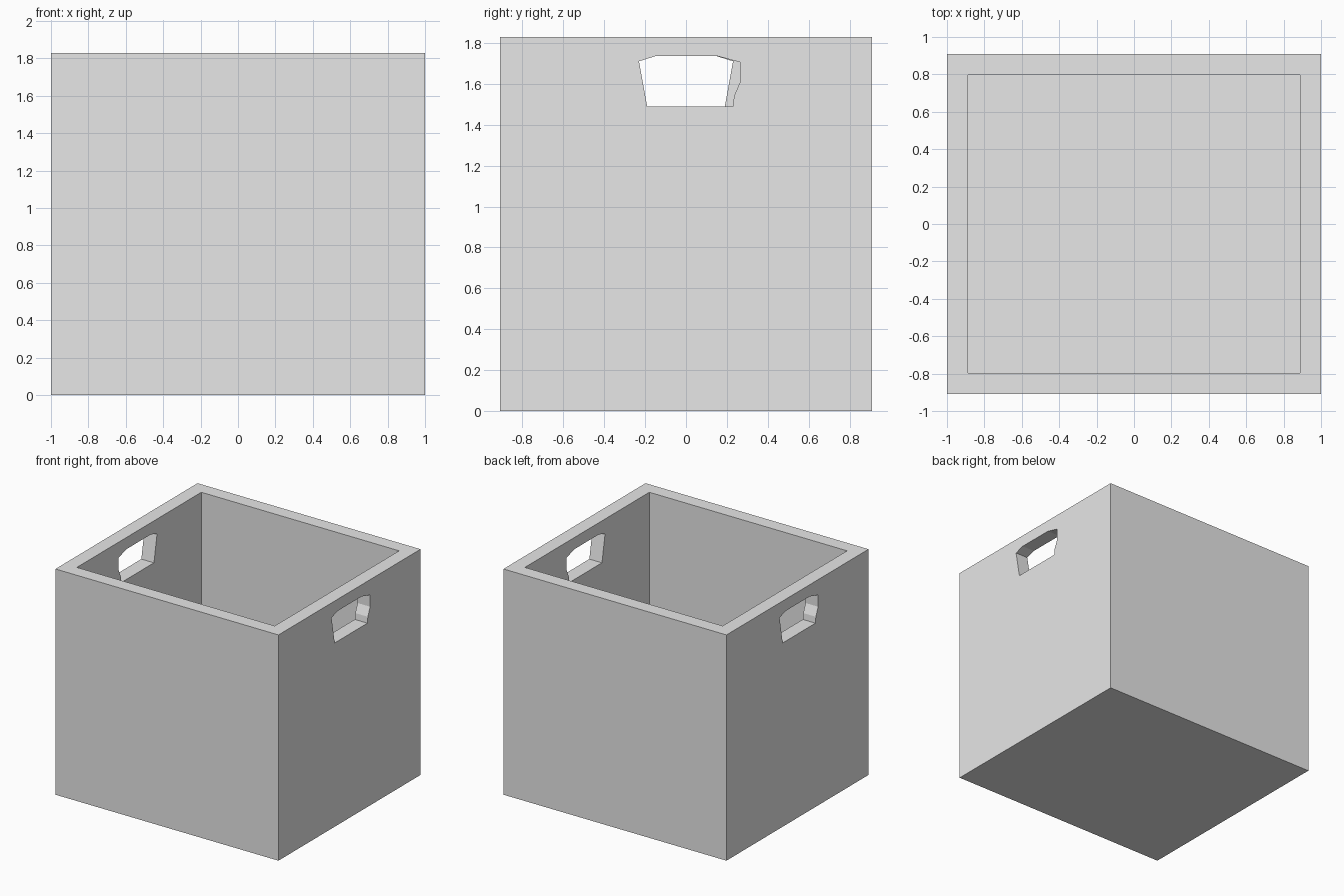
import bpy
import bmesh
from mathutils import Matrix

if "Cube" in bpy.data.objects:
    bpy.data.objects.remove(bpy.data.objects["Cube"])

HALF_X, HALF_Y, HEIGHT = 1.0, 0.91, 1.83
WALL = 0.113

grey = bpy.data.materials.new("plain_grey")
grey.diffuse_color = (0.8, 0.8, 0.8, 1)
grey.use_nodes = True
grey.node_tree.nodes["Principled BSDF"].inputs["Base Color"].default_value = grey.diffuse_color


def add_object(name, bm):
    bmesh.ops.recalc_face_normals(bm, faces=bm.faces)
    mesh = bpy.data.meshes.new(name)
    bm.to_mesh(mesh)
    bm.free()
    mesh.materials.append(grey)
    obj = bpy.data.objects.new(name, mesh)
    bpy.context.collection.objects.link(obj)
    return obj


def box(name, hx, hy, z0, z1):
    bm = bmesh.new()
    bmesh.ops.create_cube(bm, size=1)
    bmesh.ops.scale(bm, vec=(2 * hx, 2 * hy, z1 - z0), verts=bm.verts)
    bmesh.ops.translate(bm, vec=(0, 0, (z0 + z1) / 2), verts=bm.verts)
    return add_object(name, bm)


def handle_cutter(name, angle):
    # Slightly uneven hand-hold outline in the side wall (y, z)
    outline = [(-0.19, 1.49), (0.23, 1.49), (0.235, 1.54), (0.265, 1.61),
               (0.265, 1.705), (0.155, 1.735), (-0.15, 1.735), (-0.23, 1.71)]
    bm = bmesh.new()
    face = bm.faces.new([bm.verts.new((0.7, y, z)) for y, z in outline])
    new = bmesh.ops.extrude_face_region(bm, geom=[face])["geom"]
    bmesh.ops.translate(bm, vec=(0.5, 0, 0),
                        verts=[v for v in new if isinstance(v, bmesh.types.BMVert)])
    bm.transform(Matrix.Rotation(angle, 4, 'Z'))
    return add_object(name, bm)


# Open storage box: solid body, hollowed, then pierced by two hand-holds
body = box("storage_box", HALF_X, HALF_Y, 0, HEIGHT)
cutters = [box("cavity_cutter", HALF_X - WALL, HALF_Y - WALL, WALL, HEIGHT + 0.3),
           handle_cutter("right_handle_cutter", 0),
           handle_cutter("left_handle_cutter", 3.14159265)]

bpy.context.view_layer.objects.active = body
for cutter in cutters:
    mod = body.modifiers.new(cutter.name, 'BOOLEAN')
    mod.operation = 'DIFFERENCE'
    mod.solver = 'EXACT'
    mod.object = cutter
    bpy.ops.object.modifier_apply(modifier=mod.name)
    bpy.data.objects.remove(cutter)
